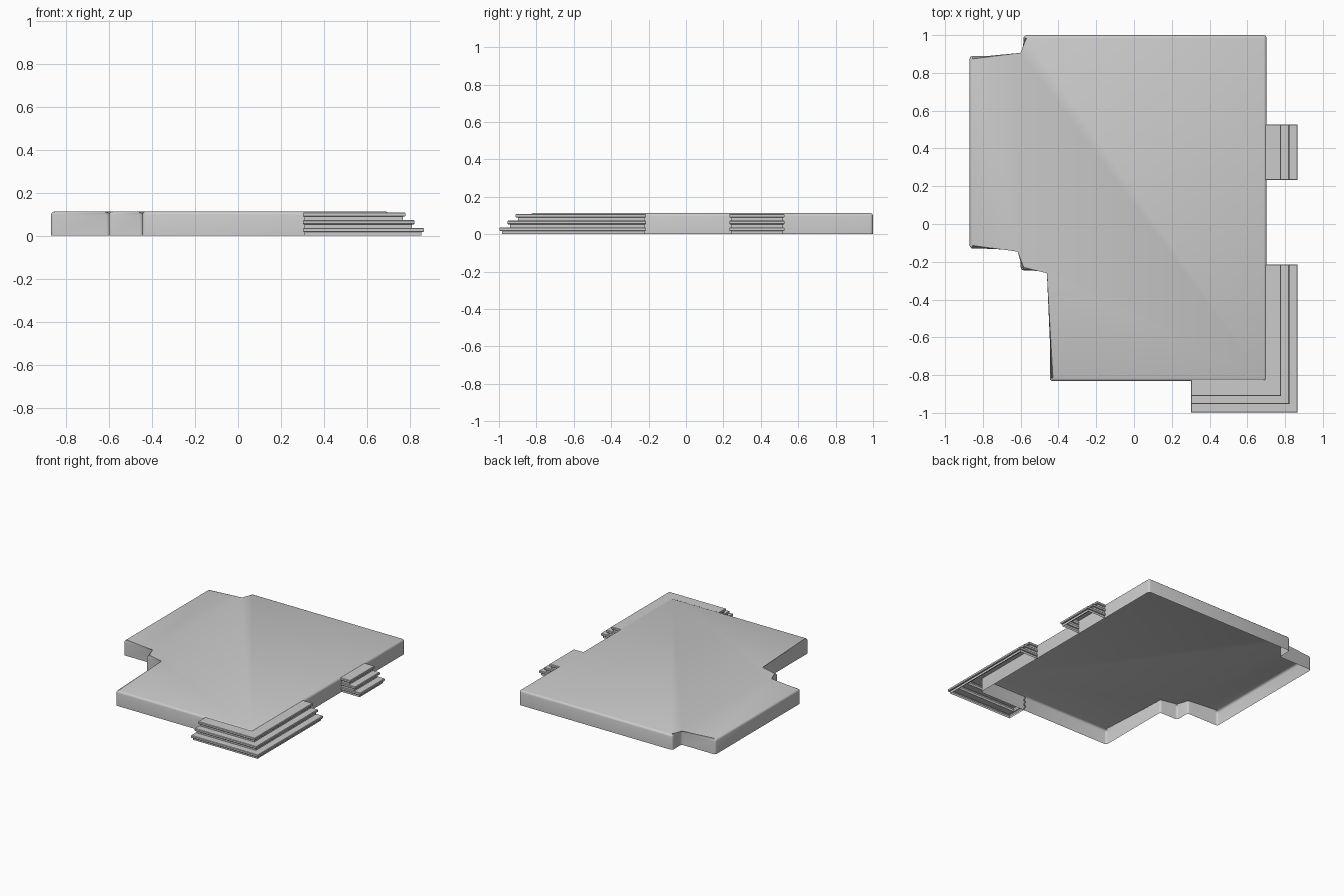
import bpy, bmesh

old = bpy.data.objects.get("Cube")
if old:
    bpy.data.objects.remove(old, do_unlink=True)

# Single stone colour
GREY = (0.6, 0.6, 0.6, 1.0)
stone = bpy.data.materials.new("light grey stone")
stone.use_nodes = True
stone.diffuse_color = GREY
stone.node_tree.nodes["Principled BSDF"].inputs["Base Color"].default_value = GREY


def finish(bm, name, angle):
    bmesh.ops.recalc_face_normals(bm, faces=bm.faces)
    # Open shells: make sure the top faces up
    top = max(bm.faces, key=lambda f: f.calc_area() * (abs(f.normal.z) > 0.9))
    if top.normal.z < 0:
        bmesh.ops.reverse_faces(bm, faces=bm.faces)
    mesh = bpy.data.meshes.new(name)
    bm.to_mesh(mesh)
    bm.free()
    mesh.materials.append(stone)
    obj = bpy.data.objects.new(name, mesh)
    bpy.context.collection.objects.link(obj)
    bpy.ops.object.select_all(action='DESELECT')
    obj.select_set(True)
    bpy.context.view_layer.objects.active = obj
    bpy.ops.object.shade_smooth_by_angle(angle=angle)
    return obj


# Platform: top and walls with softened edges, open underneath
HEIGHT = 0.113
outline = [(-0.87, -0.13), (-0.6, -0.13), (-0.6, -0.245), (-0.445, -0.245),
           (-0.445, -0.832), (0.702, -0.832), (0.702, 1.0), (-0.585, 1.0),
           (-0.585, 0.89), (-0.87, 0.89)]
bm = bmesh.new()
low = [bm.verts.new((x, y, 0)) for x, y in outline]
high = [bm.verts.new((x, y, HEIGHT)) for x, y in outline]
bm.faces.new(high)
for i in range(len(outline)):
    j = (i + 1) % len(outline)
    bm.faces.new((low[i], low[j], high[j], high[i]))
rounded = [e for e in bm.edges if not e.is_boundary]
bmesh.ops.bevel(bm, geom=rounded, offset=0.016, segments=3, profile=0.5,
                affect='EDGES', clamp_overlap=True)
finish(bm, "platform", 0.7)


# Step profile: (outward reach, sideways lip, height) for riser and nosing
def step_profile():
    rings = []
    for i in range(3):
        reach, z = 0.165 - 0.043 * i, 0.036 * i
        lip, c = 0.008, 0.003
        rings += [(reach - 0.012, 0, z), (reach - 0.012, 0, z + 0.017),
                  (reach - c, lip - c, z + 0.017), (reach, lip, z + 0.017 + c),
                  (reach, lip, z + 0.036 - c), (reach - c, lip - c, z + 0.036)]
    return rings


# Stair shell: stacked open outlines, closed only on the top
def stairs(name, path, cap):
    bm = bmesh.new()
    previous = None
    for reach, lip, z in step_profile():
        ring = [bm.verts.new((x, y, z)) for x, y in path(reach, lip)]
        if previous:
            for i in range(len(ring) - 1):
                bm.faces.new((previous[i], previous[i + 1], ring[i + 1], ring[i]))
        previous = ring
    inner = [bm.verts.new((x, y, z)) for x, y in cap]
    bm.faces.new(previous + inner)
    finish(bm, name, 0.5)


SIDE, FRONT = 0.70, -0.832

# Corner stairs wrapping the front left corner
stairs("corner_stairs",
       lambda r, e: [(SIDE - 0.01, -0.222 + e), (SIDE + r, -0.222 + e),
                     (SIDE + r, FRONT - r), (0.31 - e, FRONT - r),
                     (0.31 - e, FRONT + 0.01)],
       [(SIDE - 0.01, FRONT + 0.01)])

# Small straight stairs on the left side
stairs("side_stairs",
       lambda r, e: [(SIDE - 0.01, 0.518 + e), (SIDE + r, 0.518 + e),
                     (SIDE + r, 0.24 - e), (SIDE - 0.01, 0.24 - e)], [])
